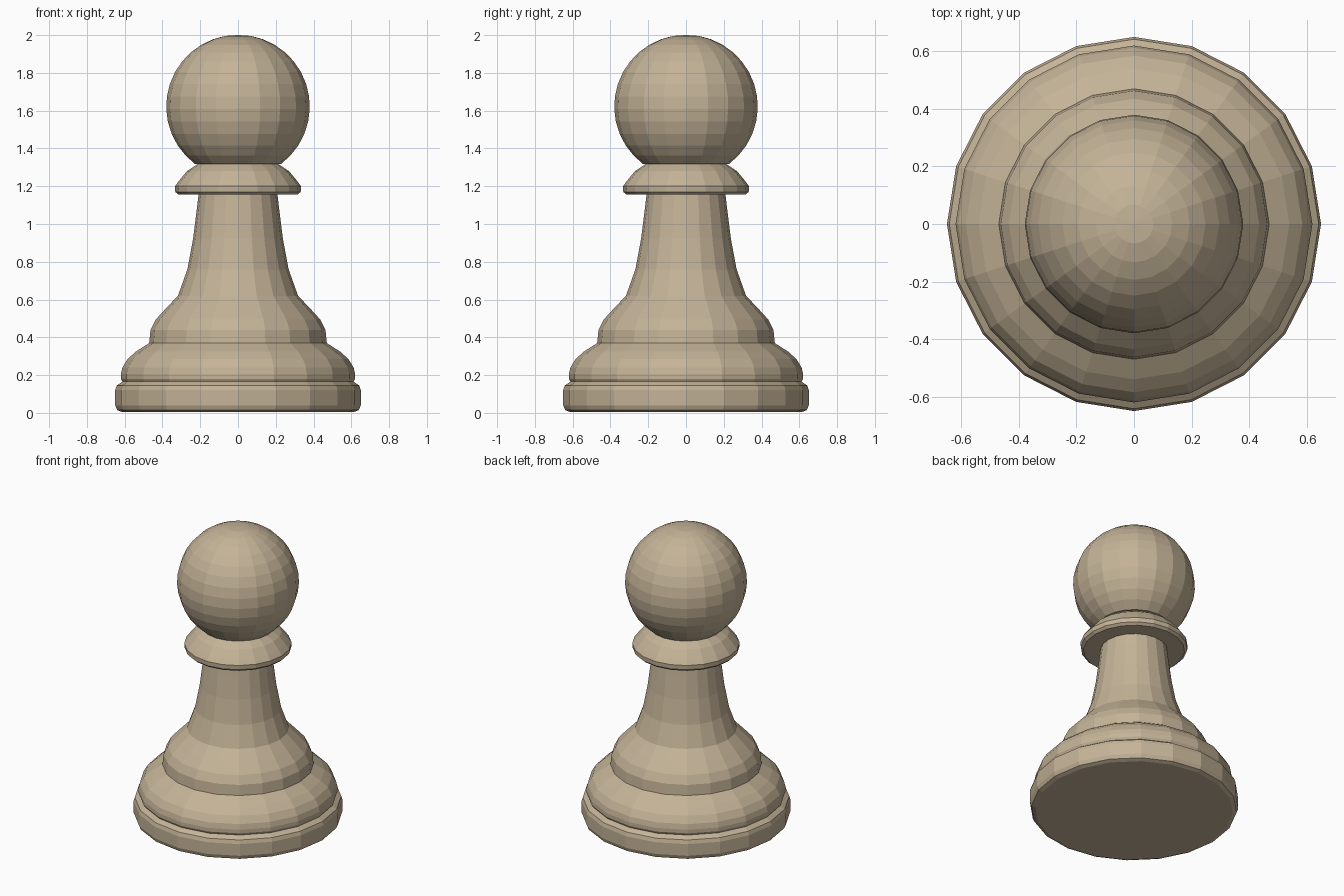
import bpy, bmesh, math

if "Cube" in bpy.data.objects:
    bpy.data.objects.remove(bpy.data.objects["Cube"])

SIDES = 20
tan = bpy.data.materials.new("warm_tan")
tan.diffuse_color = (0.55, 0.45, 0.31, 1)
tan.use_nodes = True
tan.node_tree.nodes["Principled BSDF"].inputs["Base Color"].default_value = tan.diffuse_color


def lathe(name, profile):
    """Spin a (radius, height) profile about z into a closed flat-faced solid."""
    bm = bmesh.new()
    rings = []
    for r, z in profile:
        if r == 0:
            rings.append([bm.verts.new((0, 0, z))] * SIDES)
        else:
            rings.append([bm.verts.new((r * math.cos(math.tau * i / SIDES),
                                        r * math.sin(math.tau * i / SIDES), z))
                          for i in range(SIDES)])
    for low, high in zip(rings, rings[1:]):
        for i in range(SIDES):
            j = (i + 1) % SIDES
            bm.faces.new(dict.fromkeys((low[i], low[j], high[j], high[i])))
    bmesh.ops.recalc_face_normals(bm, faces=bm.faces)
    mesh = bpy.data.meshes.new(name)
    bm.to_mesh(mesh)
    bm.free()
    mesh.materials.append(tan)
    obj = bpy.data.objects.new(name, mesh)
    bpy.context.collection.objects.link(obj)
    return obj


# Foot disc and rounded step above it
foot = [(0, 0.005), (0.615, 0.005), (0.64, 0.015), (0.65, 0.04), (0.65, 0.12),
        (0.642, 0.145), (0.612, 0.165)]
step = [(0.612, 0.165), (0.62, 0.18), (0.62, 0.205), (0.612, 0.24),
        (0.585, 0.285), (0.54, 0.325), (0.47, 0.37)]
# Flared stem
stem = [(0.47, 0.37), (0.463, 0.44), (0.435, 0.495), (0.38, 0.555),
        (0.318, 0.62), (0.268, 0.76), (0.238, 0.92), (0.218, 1.08), (0.209, 1.155)]
# Collar under the head
collar = [(0.209, 1.155), (0.315, 1.155), (0.332, 1.17), (0.334, 1.20),
          (0.31, 1.232), (0.27, 1.28), (0.21, 1.32)]
lathe("body", foot + step[1:] + stem[1:] + collar[1:] + [(0, 1.32)])

# Ball head, cut flat where it meets the collar
R, CZ, STEPS = 0.38, 1.622, 14
start = math.asin((1.318 - CZ) / R)
angles = [start + (math.pi / 2 - start) * i / STEPS for i in range(STEPS)]
head = [(R * math.cos(a), CZ + R * math.sin(a)) for a in angles]
lathe("head", [(0, head[0][1])] + head + [(0, 2.0)])
